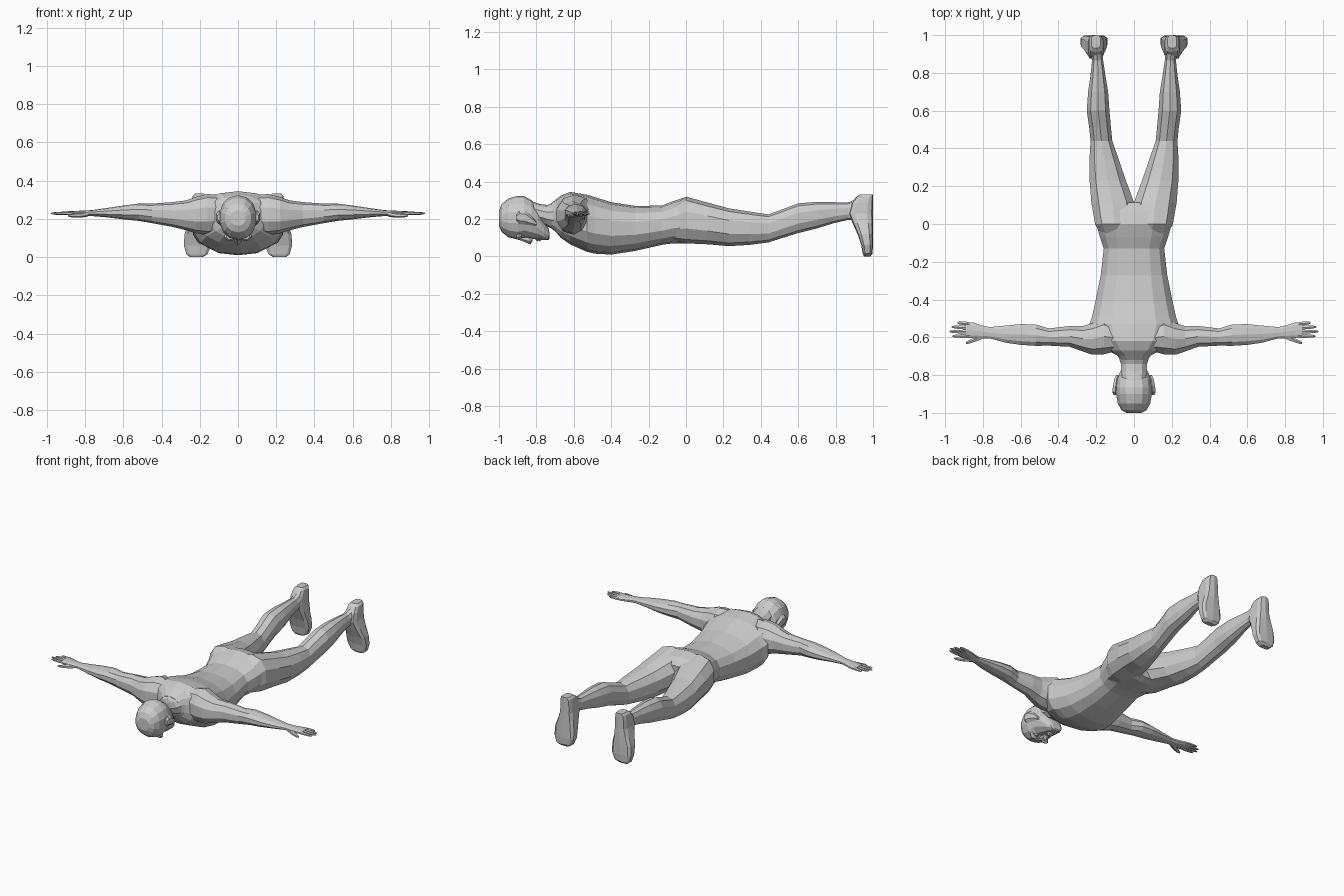
import bpy, bmesh, math


def loft(name, axis, rings, n=10, p=2.4, mirror=False):
    """Skin rings (t, a0, a1, b0, b1): rounded sections bounded by a and b at t along axis."""
    unit = []
    for i in range(n):
        a = 2 * math.pi * (i + 0.5) / n
        c, s = math.cos(a), math.sin(a)
        unit.append((math.copysign(abs(c) ** (2 / p), c), math.copysign(abs(s) ** (2 / p), s)))
    mu, mv = max(u for u, v in unit), max(v for u, v in unit)
    bm = bmesh.new()
    loops = []
    for t, a0, a1, b0, b1 in rings:
        loop = []
        for u, v in unit:
            a = (a0 + a1) / 2 + (a1 - a0) / 2 * u / mu
            b = (b0 + b1) / 2 + (b1 - b0) / 2 * v / mv
            loop.append(bm.verts.new({"x": (t, a, b), "y": (a, t, b), "z": (a, b, t)}[axis]))
        loops.append(loop)
    for r, q in zip(loops, loops[1:]):
        for i in range(n):
            j = (i + 1) % n
            bm.faces.new((r[i], r[j], q[j], q[i]))
    bm.faces.new(loops[0])
    bm.faces.new(loops[-1])
    bmesh.ops.recalc_face_normals(bm, faces=bm.faces)
    mesh = bpy.data.meshes.new(name)
    bm.to_mesh(mesh)
    bm.free()
    ob = bpy.data.objects.new(name, mesh)
    bpy.context.collection.objects.link(ob)
    if mirror:
        m = ob.modifiers.new("Mirror", "MIRROR")
        m.use_axis = (True, False, False)
        m.use_mirror_merge = False
    return ob


def sym(rings):
    """Rings (t, half width, b0, b1) centred on x = 0."""
    return [(t, -w, w, b0, b1) for t, w, b0, b1 in rings]


# Torso, from the neck root down to the crotch
loft("torso", "y", sym([
    (-0.72, .070, .15, .285), (-0.695, .090, .13, .305), (-0.67, .14, .10, .325),
    (-0.62, .195, .065, .345), (-0.53, .235, .025, .33), (-0.49, .222, .015, .318),
    (-0.40, .202, .01, .29), (-0.27, .176, .03, .27), (-0.13, .160, .062, .272),
    (-0.07, .18, .07, .295), (0.0, .20, .07, .318), (0.07, .195, .07, .30),
    (0.115, .15, .085, .26)]), 14, 2.4)

# Neck
loft("neck", "y", sym([
    (-0.84, .062, .19, .30), (-0.78, .066, .175, .28), (-0.74, .070, .16, .275),
    (-0.68, .088, .13, .30)]), 10, 2.1)

# Head, crown to chin
loft("head", "y", sym([
    (-1.0, .040, .165, .245), (-0.985, .067, .13, .28), (-0.95, .086, .103, .31),
    (-0.90, .095, .09, .324), (-0.865, .094, .10, .322), (-0.825, .088, .094, .30),
    (-0.79, .078, .09, .255), (-0.76, .062, .088, .19), (-0.735, .042, .088, .15),
    (-0.73, .028, .095, .13)]), 14, 2.2)

# Nose, lips and brow
loft("nose", "y", sym([
    (-0.895, .008, .09, .12), (-0.85, .012, .072, .12), (-0.833, .018, .063, .12),
    (-0.822, .014, .08, .12)]), 6, 2)
for y in (-0.795, -0.782):
    loft("lip", "y", sym([
        (y - .008, .020, .088, .12), (y, .026, .080, .12), (y + .007, .020, .088, .12)]), 8, 2)
loft("brow", "y", [
    (-0.905, .018, .06, .093, .13), (-0.893, .012, .07, .087, .13),
    (-0.88, .02, .06, .1, .13)], 8, 2, True)
loft("eye", "y", [
    (-0.882, .032, .042, .103, .12), (-0.873, .024, .052, .096, .12),
    (-0.863, .032, .042, .103, .12)], 8, 2, True)

# Ears
loft("ear", "y", [
    (-0.905, .088, .108, .19, .225), (-0.89, .085, .114, .175, .245),
    (-0.86, .082, .112, .17, .245), (-0.82, .078, .104, .165, .21),
    (-0.80, .074, .095, .165, .185)], 6, 2.2, True)

# Arms, shoulder to knuckles
loft("arm", "x", [
    (.08, -.67, -.54, .13, .325), (.16, -.69, -.50, .115, .33), (.22, -.692, -.525, .125, .315),
    (.27, -.675, -.54, .14, .297), (.34, -.65, -.54, .158, .288), (.45, -.644, -.553, .178, .28),
    (.52, -.645, -.532, .19, .28), (.60, -.64, -.53, .198, .27), (.68, -.628, -.538, .208, .258),
    (.765, -.605, -.546, .215, .246), (.80, -.605, -.538, .214, .244),
    (.85, -.604, -.522, .214, .242), (.89, -.602, -.52, .218, .240)], 10, 2.2, True)

# Fingers and thumb
for y0, y1, tip in ((-.529, -.523, .935), (-.549, -.545, .965),
                    (-.570, -.569, .977), (-.592, -.594, .962)):
    rings = []
    for f, w in ((0, .0105), (.5, .0095), (.85, .0075), (1, .003)):
        x, y = .87 + (tip - .87) * f, y0 + (y1 - y0) * f
        rings.append((x, y - w, y + w, .229 - w * .9, .229 + w * .9))
    loft("finger", "x", rings, 6, 2, True)
loft("thumb", "x", [
    (.785, -.60, -.565, .212, .24), (.82, -.616, -.58, .207, .234),
    (.85, -.626, -.603, .207, .23), (.875, -.634, -.616, .209, .226),
    (.89, -.634, -.625, .213, .222)], 6, 2, True)

# Legs, hip to ankle
loft("leg", "y", [
    (-.07, .0, .17, .085, .27), (.0, -.002, .206, .07, .32), (.115, .0, .226, .065, .288),
    (.23, .043, .235, .055, .257), (.34, .080, .236, .062, .24), (.44, .115, .23, .075, .225),
    (.51, .122, .237, .097, .25), (.60, .13, .25, .125, .284), (.70, .137, .243, .15, .292),
    (.79, .152, .23, .178, .29), (.865, .163, .222, .195, .288), (.93, .163, .232, .2, .315)],
    10, 2.3, True)

# Feet, toes to heel
loft("foot", "z", [
    (.0, .185, .25, .952, .985), (.015, .160, .27, .945, .997), (.06, .141, .283, .937, 1.0),
    (.12, .143, .28, .917, 1.0), (.18, .152, .26, .89, 1.0), (.23, .160, .245, .87, 1.0),
    (.285, .162, .243, .885, 1.0), (.318, .166, .238, .91, 1.0), (.332, .178, .226, .93, 1.0)],
    10, 3.6, True)
